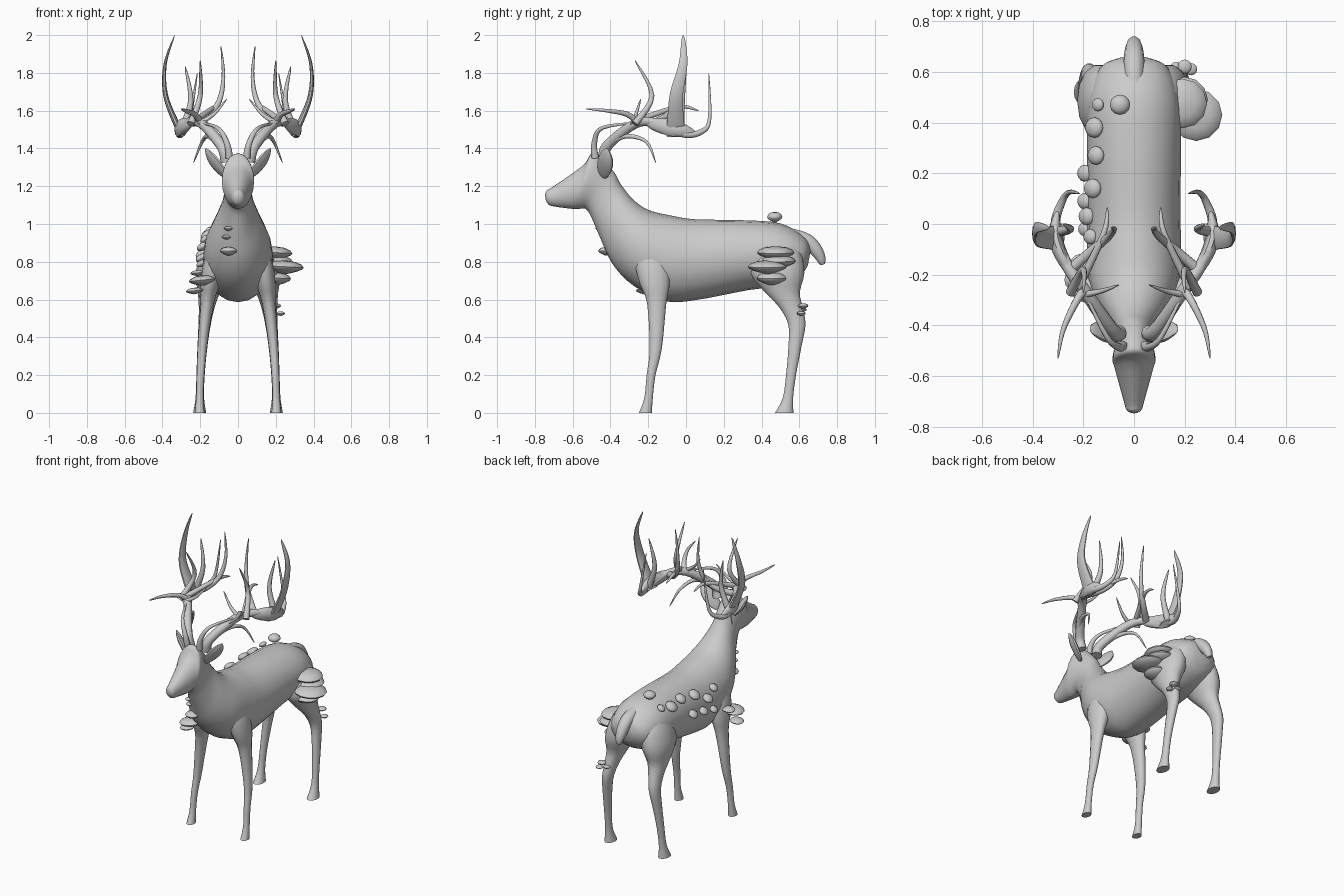
import bpy, bmesh, math
from mathutils import Vector

if "Cube" in bpy.data.objects:
    bpy.data.objects.remove(bpy.data.objects["Cube"])

grey = bpy.data.materials.new("pale_grey")
grey.diffuse_color = (0.6, 0.6, 0.6, 1)
grey.use_nodes = True
grey.node_tree.nodes["Principled BSDF"].inputs["Base Color"].default_value = grey.diffuse_color


def spline(rows, steps):
    """Catmull-Rom interpolation of rows of numbers."""
    out, n = [], len(rows)
    for i in range(n - 1):
        a, b, c, d = (rows[max(0, min(n - 1, i + k))] for k in (-1, 0, 1, 2))
        for j in range(steps):
            t = j / steps
            out.append([q + 0.5 * t * (r - p + t * (2*p - 5*q + 4*r - s + t * (3*(q - r) + s - p)))
                        for p, q, r, s in zip(a, b, c, d)])
    return out + [list(rows[-1])]


def skin(name, rings):
    """Join rings of points into a closed smooth surface."""
    bm = bmesh.new()
    loops = [[bm.verts.new(p) for p in loop] for loop in rings]
    n = len(loops[0])
    for a, b in zip(loops, loops[1:]):
        for i in range(n):
            bm.faces.new((a[i], a[(i + 1) % n], b[(i + 1) % n], b[i]))
    bm.faces.new(loops[0])
    bm.faces.new(loops[-1])
    bmesh.ops.recalc_face_normals(bm, faces=bm.faces)
    me = bpy.data.meshes.new(name)
    bm.to_mesh(me)
    bm.free()
    me.materials.append(grey)
    ob = bpy.data.objects.new(name, me)
    bpy.context.collection.objects.link(ob)
    bpy.ops.object.select_all(action='DESELECT')
    bpy.context.view_layer.objects.active = ob
    ob.select_set(True)
    bpy.ops.object.shade_smooth_by_angle(angle=math.radians(50))
    return ob


def ring(c, u, v, n):
    angles = [2 * math.pi * i / n for i in range(n)]
    return [c + u * math.cos(a) + v * math.sin(a) for a in angles]


def tube(name, path, radius, side=1, flat=1.0, ref=(1, 0, 0), n=10):
    """Tube along a path; radius is a function of 0..1, flat thins it along ref."""
    pts = [Vector(p) for p in spline(path, 5)]
    last, rings = len(pts) - 1, []
    for i, p in enumerate(pts):
        t = (pts[min(i + 1, last)] - pts[max(i - 1, 0)]).normalized()
        v = t.cross(Vector(ref)).normalized()
        u = v.cross(t)
        r = radius(i / last)
        rings.append([Vector((q.x * side, q.y, q.z)) for q in ring(p, u * r * flat, v * r, n)])
    return skin(name, rings)


def taper(r):
    return lambda t: max(0.002, r * (1 - t) ** 0.6)


def bulge(r):
    return lambda t: .004 + r * math.sin(math.pi * (.12 + .88 * t))


# Torso, neck and head: top y, top z, bottom y, bottom z, half width
trunk = [(.66, .86, .645, .78, .06), (.63, .93, .60, .72, .135), (.5, 1.003, .49, .67, .18),
         (.3, 1.02, .33, .65, .185), (.05, 1.025, .05, .597, .183), (-.08, 1.045, -.11, .592, .185),
         (-.2, 1.075, -.28, .675, .175), (-.28, 1.13, -.39, .79, .135), (-.345, 1.21, -.46, .94, .088),
         (-.385, 1.28, -.52, 1.07, .072), (-.49, 1.375, -.57, 1.08, .085),
         (-.545, 1.31, -.60, 1.08, .075), (-.70, 1.2, -.70, 1.093, .04), (-.735, 1.18, -.73, 1.105, .03),
         (-.746, 1.155, -.744, 1.13, .012)]
rings = []
for ty, tz, by, bz, w in spline(trunk, 4):
    top, bot = Vector((0, ty, tz)), Vector((0, by, bz))
    rings.append(ring((top + bot) / 2, Vector((w, 0, 0)), (top - bot) / 2, 20))
skin("body_neck_and_head", rings)

# Tail
tube("tail", [(0, .54, .94), (0, .64, .91), (0, .70, .845), (0, .725, .785)],
     lambda t: 0.042 - 0.03 * t ** 3)

# Legs: height, centre y, half depth
front_leg = [(.95, -.2, .04), (.80, -.18, .09), (.68, -.165, .08), (.58, -.155, .052),
             (.34, -.16, .033), (.2, -.185, .024), (.08, -.198, .023), (0, -.215, .035)]
hind_leg = [(.96, .48, .03), (.86, .485, .12), (.74, .485, .145), (.64, .51, .095), (.56, .555, .064),
            (.47, .587, .047), (.36, .578, .036), (.2, .556, .027), (.08, .54, .028), (0, .52, .05)]


def build_leg(name, rows, side):
    # Legs splay outward toward the ground and widen with their depth
    skin(name, [ring(Vector((side * (.203 - .12 * z * z), y, z)), Vector((.007 + .55 * d, 0, 0)),
                     Vector((0, d, 0)), 14) for z, y, d in spline(rows, 3)])


def build_antler(side, label):
    def branch(part, r, *path, radius=taper, **options):
        tube(f"antler_{part}_{label}", path, radius(r), side, **options)
    branch("beam", .032, (.06, -.43, 1.33), (.085, -.42, 1.41), (.19, -.27, 1.53), (.27, -.15, 1.535),
           (.31, -.01, 1.475), (.285, .085, 1.49), (.255, .125, 1.56), (.215, .12, 1.80))
    branch("brow_strand", .02, (.045, -.48, 1.35), (.06, -.485, 1.43), (.11, -.44, 1.51), (.22, -.22, 1.54))
    branch("forward_tine", .019, (.19, -.25, 1.53), (.23, -.31, 1.58), (.28, -.42, 1.60), (.30, -.53, 1.61))
    branch("upright_tine", .02, (.25, -.27, 1.53), (.20, -.18, 1.68), (.2, -.27, 1.865))
    branch("inner_tine", .022, (.24, -.17, 1.535), (.16, -.1, 1.575), (.10, -.05, 1.65),
           (.077, -.02, 1.78), (.09, -.015, 1.94))
    branch("back_tine", .018, (.22, -.25, 1.55), (.12, -.04, 1.62), (.105, .065, 1.60))
    branch("drop_tine", .017, (.10, -.42, 1.42), (.155, -.32, 1.465), (.19, -.21, 1.435), (.235, -.16, 1.325))
    branch("rear_spike", .022, (.30, -.03, 1.49), (.25, -.02, 1.65), (.28, 0, 1.835))
    branch("small_tine", .015, (.21, -.28, 1.53), (.13, -.265, 1.58), (.06, -.24, 1.66), ref=(0, 1, 0))
    # Thickened web along the beam and the broad blade rising from it
    branch("web", .042, (.25, -.2, 1.535), (.31, -.06, 1.505), (.30, .06, 1.475), radius=bulge, flat=.6)
    branch("blade", .055, (.29, -.05, 1.47), (.335, -.055, 1.55), (.385, -.05, 1.69),
           (.385, -.015, 1.85), (.335, -.015, 2.0), radius=taper, flat=.35)


for side, label in ((1, "right"), (-1, "left")):
    build_leg(f"front_leg_{label}", front_leg, side)
    build_leg(f"hind_leg_{label}", hind_leg, side)
    build_antler(side, label)
    tube(f"ear_{label}", [(.06, -.44, 1.25), (.13, -.425, 1.335), (.172, -.42, 1.40)],
         bulge(.042), side, flat=.4, ref=(1, -.6, -.4))


def cap(name, centre, r, height, tilt=0.0):
    """Fungus cap: domed top, rounded rim, shallow cone below; tilt leans it toward +x."""
    profile = [(.12, -.5), (.6, -.3), (.93, -.1), (1, .06), (.88, .27), (.55, .45), (.1, .52)]
    ob = skin(name, [ring(Vector((0, 0, z * height)), Vector((r * k, 0, 0)), Vector((0, r * k, 0)), 12)
                     for k, z in profile])
    ob.location = centre
    ob.rotation_euler = (0, tilt, 0)


# Shelf fungi on the right haunch and left shoulder
for x, y, z, r in ((.19, .475, .845, .098), (.245, .43, .77, .103), (.2, .49, .8, .09), (.2, .455, .71, .08)):
    cap("haunch_shelf_fungus", (x, y, z), r, .07, .05)
for x, y, z, r in ((-.19, -.24, .70, .07), (-.23, -.22, .645, .045), (-.21, -.16, .74, .042)):
    cap("shoulder_shelf_fungus", (x, y, z), r, r * .75, -.1)

# Caps scattered along the left flank, resting on the barrel of the body
for i, (y, z) in enumerate(((.38, .95), (.14, .94), (.27, .96), (.03, .88), (.2, .84), (.09, .82),
                            (-.05, .92), (-.02, .79), (.47, .97))):
    x = -.005 - .19 * math.sqrt(1 - ((z - .81) / .23) ** 2)
    r = .041 - .0018 * i
    cap("flank_fungus", (x, y, z), r, r * 1.2, -.6)
cap("back_fungus", (-.055, .47, 1.035), .04, .055)
for x, y, z, r in ((-.05, -.42, .855, .045), (-.06, -.43, .93, .025), (-.05, -.455, .975, .024)):
    cap("chest_fungus", (x, y, z), r, r)

# Small cluster on the right hock
for x, y, z, r in ((.20, .62, .565, .028), (.225, .61, .525, .024), (.165, .615, .545, .024)):
    cap("hock_fungus", (x, y, z), r, r)
